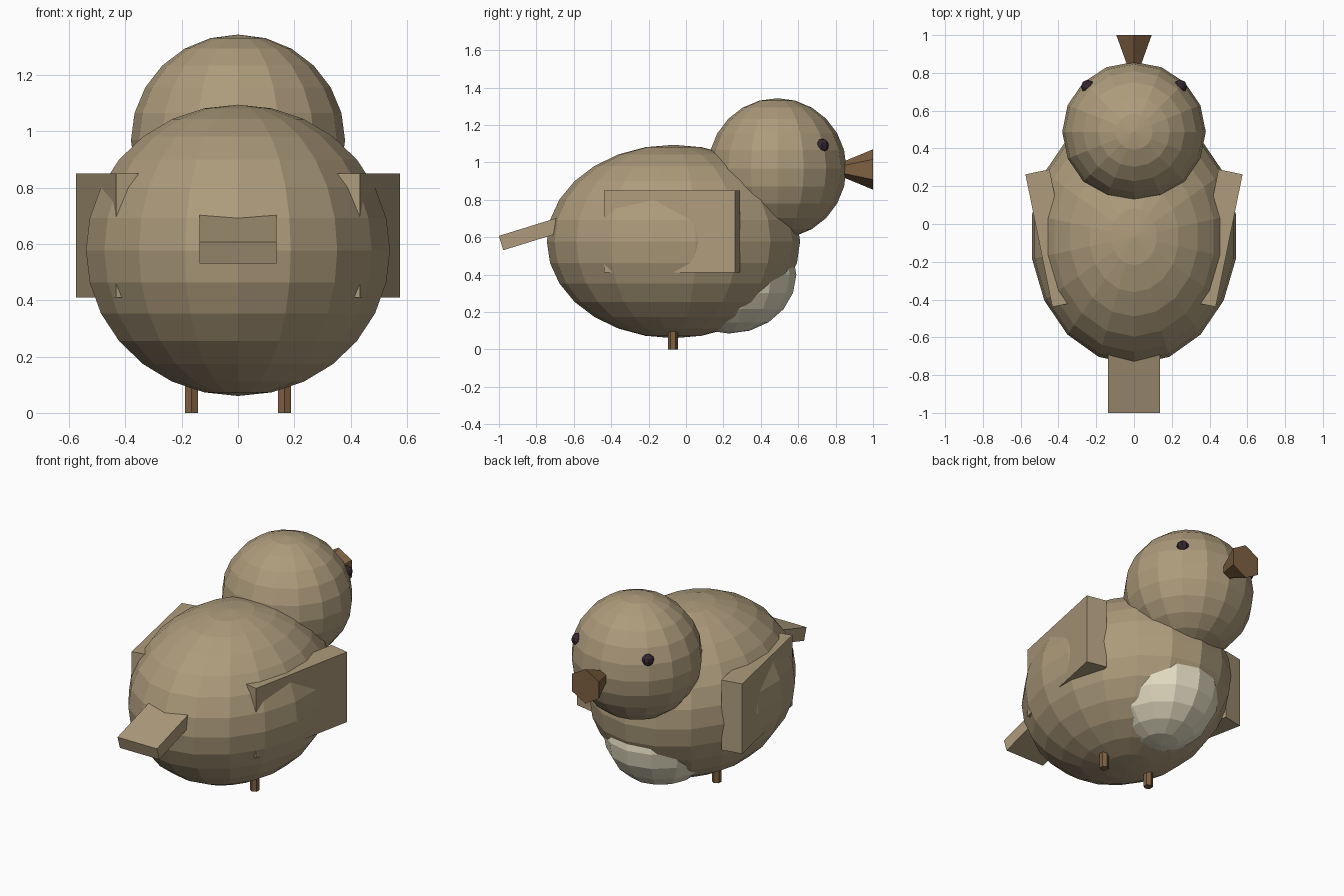
import bpy
from math import pi

if "Cube" in bpy.data.objects:
    bpy.data.objects.remove(bpy.data.objects["Cube"])


def material(name, rgb):
    m = bpy.data.materials.new(name)
    m.diffuse_color = (*rgb, 1)
    m.use_nodes = True
    m.node_tree.nodes["Principled BSDF"].inputs["Base Color"].default_value = m.diffuse_color
    return m


TAN = material("tan_feathers", (0.42, 0.33, 0.20))
CREAM = material("cream_feathers", (0.76, 0.71, 0.53))
BROWN = material("brown_horn", (0.21, 0.12, 0.055))
DARK = material("dark_eye", (0.035, 0.02, 0.03))


def finish(name, mat, scale=None):
    ob = bpy.context.object
    ob.name = name
    if scale:
        ob.scale = scale
    ob.data.materials.append(mat)
    return ob


def ball(name, loc, radii, segments, rings, mat):
    bpy.ops.mesh.primitive_uv_sphere_add(
        segments=segments, ring_count=rings, radius=1, location=loc)
    return finish(name, mat, radii)


def box(name, loc, size, rot, mat):
    bpy.ops.mesh.primitive_cube_add(size=1, location=loc, rotation=rot)
    return finish(name, mat, size)


# Body, belly patch and head
ball("body", (0, -0.067, 0.577), (0.548, 0.677, 0.517), 18, 14, TAN)
ball("belly", (0, 0.23, 0.40), (0.33, 0.36, 0.315), 14, 10, CREAM)
ball("head", (0, 0.488, 0.968), (0.38, 0.37, 0.375), 16, 12, TAN)

# Beak: six-sided cone, wide end outwards
bpy.ops.mesh.primitive_cone_add(vertices=6, radius1=0.108, radius2=0, depth=0.26,
                                location=(0, 0.87, 0.962), rotation=(pi / 2, 0, 0))
finish("beak", BROWN)

# Tail
box("tail", (0, -0.774, 0.635), (0.274, 0.45, 0.08), (0.3, 0, 0), TAN)

# Mirrored pairs: wings, eyes, legs
for side, s in (("left", -1), ("right", 1)):
    box(side + "_wing", (s * 0.44, -0.075, 0.63), (0.13, 0.716, 0.44), (0, 0, -s * 0.2), TAN)
    ball(side + "_eye", (s * 0.245, 0.728, 1.09), (0.036, 0.036, 0.036), 8, 6, DARK)
    bpy.ops.mesh.primitive_cylinder_add(vertices=6, radius=0.027, depth=0.25,
                                        location=(s * 0.165, -0.07, 0.125))
    finish(side + "_leg", BROWN)
